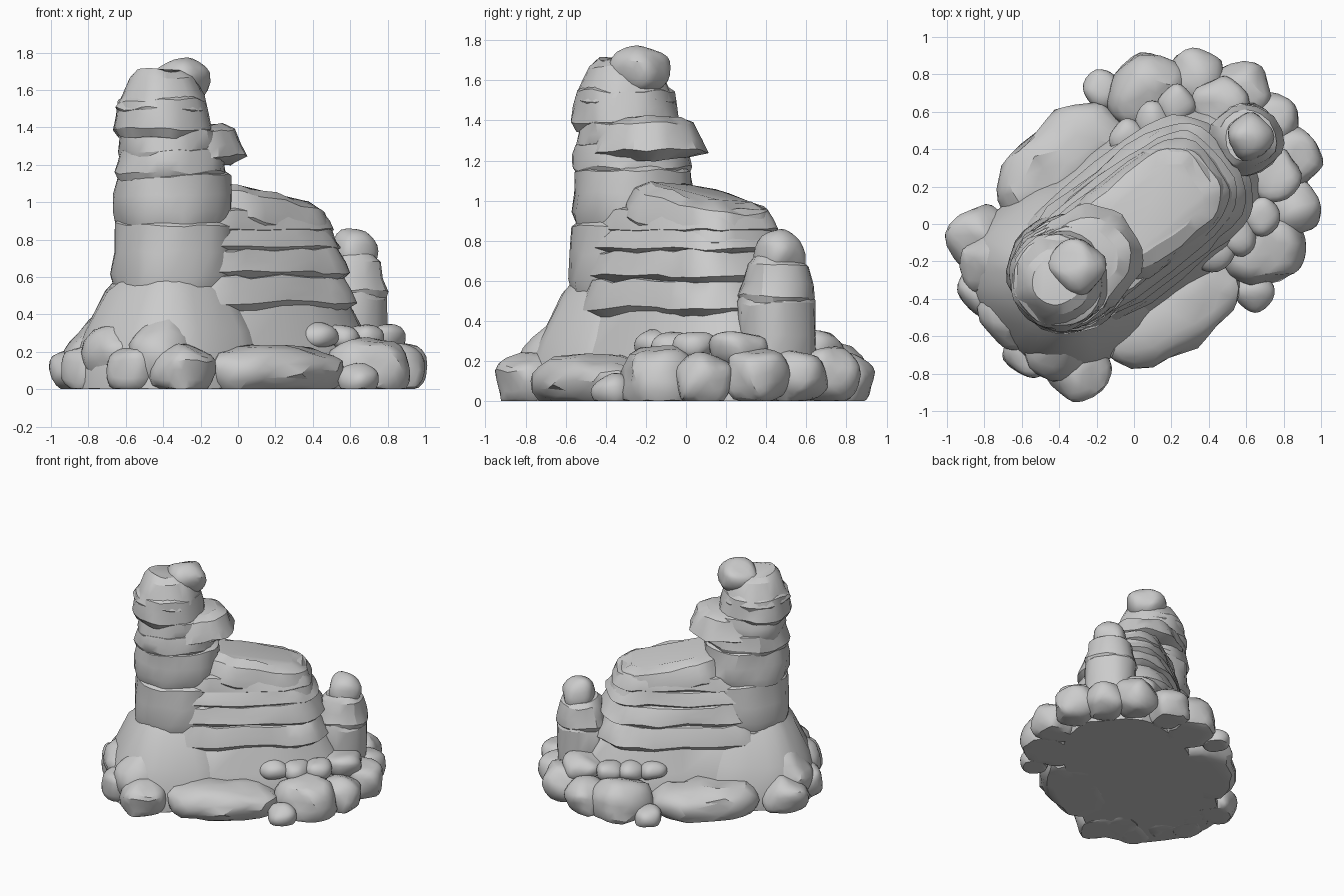
import bpy, bmesh, math, random
from mathutils import Vector, Matrix, noise

if "Cube" in bpy.data.objects:
    bpy.data.objects.remove(bpy.data.objects["Cube"])

random.seed(4)
# The formation is built along x, then turned so its long axis runs diagonally
TURN = Matrix.Rotation(math.atan2(3, 4), 4, "Z")

stone = bpy.data.materials.new("grey stone")
stone.use_nodes = True
stone.diffuse_color = (0.6, 0.6, 0.6, 1)
shader = stone.node_tree.nodes["Principled BSDF"]
shader.inputs["Base Color"].default_value = stone.diffuse_color


def blend(start, end, amount):
    return start + (end - start) * amount


def power(value, exponent):
    return math.copysign(abs(value) ** exponent, value)


def finish(bm, name, rough):
    """Roughen the surface, keep it above the ground and shade it."""
    shift = Vector([random.uniform(-9, 9) for axis in range(3)])
    for vert in bm.verts:
        vert.co += noise.noise_vector(vert.co * 7 + shift) * rough
        vert.co.z = max(vert.co.z, 0)
    bmesh.ops.recalc_face_normals(bm, faces=bm.faces)
    bm.transform(TURN)
    mesh = bpy.data.meshes.new(name)
    bm.to_mesh(mesh)
    bm.free()
    mesh.materials.append(stone)
    rock = bpy.data.objects.new(name, mesh)
    bpy.context.collection.objects.link(rock)
    bpy.ops.object.select_all(action="DESELECT")
    rock.select_set(True)
    bpy.context.view_layer.objects.active = rock
    bpy.ops.object.shade_smooth_by_angle(angle=math.radians(28))


def layer(name, bottom, top, near, far, half, taper=0.9, square=0.8,
          slope=0, lip=0.9, sides=28, rough=0.025):
    """One rounded rock layer: undercut lip, widest low down, domed top."""
    bm = bmesh.new()
    middle, reach = (near + far) / 2, (far - near) / 2
    profile = ((0, lip), (0.2, 1), (0.5, blend(1, taper, 0.4)),
               (0.85, taper), (1, taper * 0.75))
    loops = []
    for rise, scale in profile:
        loop = []
        for side in range(sides):
            angle = math.tau * side / sides
            x = middle + reach * scale * power(math.cos(angle), square)
            y = half * scale * power(math.sin(angle), square)
            z = blend(bottom, top, rise) + slope * (x - middle)
            loop.append(bm.verts.new((x, y, z)))
        loops.append(loop)
    for low, high in zip(loops, loops[1:]):
        for side in range(sides):
            last = side - 1
            bm.faces.new((low[last], low[side], high[side], high[last]))
    bm.faces.new(loops[0])
    bm.faces.new(loops[-1])
    finish(bm, name, rough)


def boulder(name, x, y, z, radius, stretch=1, flat=0.9, turn=0, tilt=0):
    """Blocky faceted rock."""
    bm = bmesh.new()
    bmesh.ops.create_icosphere(bm, subdivisions=3, radius=radius)
    for vert in bm.verts:
        vert.co = Vector([power(c / radius, 0.85) * radius for c in vert.co])
    bm.transform(Matrix.Translation((x, y, z))
                 @ Matrix.Rotation(math.radians(turn), 4, "Z")
                 @ Matrix.Rotation(math.radians(tilt), 4, "Y")
                 @ Matrix.Diagonal((stretch, 1, flat, 1)))
    finish(bm, name, min(radius / 5, 0.035))


def boulder_pair(name, x, y, z, radius, turn=0, **shape):
    boulder("left_" + name, x, y, z, radius, turn=turn, **shape)
    boulder("right_" + name, x, -y, z, radius, turn=-turn, **shape)


# Core under the ridge and flared foot under the tower
layer("ridge_foot", 0, 0.52, -0.8, 0.85, 0.47, taper=0.77, lip=1)
layer("tower_foot", 0, 0.62, -0.96, 0.06, 0.5, taper=0.65, lip=1)

# Ridge of stacked layers, narrowing upwards
ridge_levels = (0.42, 0.59, 0.73, 0.83, 0.93)
for index, (bottom, top) in enumerate(zip(ridge_levels, ridge_levels[1:])):
    height = index / 3
    layer("ridge_layer", bottom, top + 0.04, -0.6, blend(0.66, 0.54, height),
          blend(0.39, 0.29, height), taper=0.88, square=0.6, sides=36)
layer("ridge_cap", 0.82, 1.04, -0.31, 0.56, 0.28, taper=0.85, square=0.6,
      slope=-0.18, sides=36)

# Tall tower of layers, leaning slightly away from the ridge
tower_levels = (0.3, 0.53, 0.88, 1.13, 1.24, 1.36)
for index, (bottom, top) in enumerate(zip(tower_levels, tower_levels[1:])):
    height = index / 4
    layer("tower_layer", bottom, top + 0.06, blend(-0.77, -0.73, height),
          blend(-0.03, -0.19, height), blend(0.34, 0.27, height),
          square=0.95, lip=0.95, taper=0.93)
layer("tower_ledge", 1.2, 1.41, -0.66, -0.02, 0.28, taper=0.8, lip=0.7,
      square=0.9, slope=0.04)
layer("tower_neck", 1.35, 1.58, -0.77, -0.25, 0.265, lip=0.88, square=0.95)
layer("tower_head", 1.45, 1.7, -0.75, -0.26, 0.25, taper=0.68, square=0.95)
boulder("tower_cap", -0.38, 0, 1.65, 0.145, flat=0.8)

# Small spire at the far end
layer("spire_base", 0.1, 0.56, 0.56, 0.94, 0.19, taper=1, square=0.9, sides=18)
layer("spire_body", 0.48, 0.71, 0.57, 0.94, 0.19, taper=0.8, square=0.9, sides=18)
boulder("spire_tip", 0.78, 0, 0.74, 0.12, flat=1)

# Sloping buttresses leaning on the tower
boulder_pair("buttress", -0.68, 0.25, 0.18, 0.17, turn=-30, tilt=-35,
             stretch=1.4, flat=1.2)
boulder("end_buttress", -0.77, 0, 0.18, 0.2, tilt=-30)

# Skirt of mirrored boulders
boulder_pair("corner_boulder", -0.7, 0.43, 0.1, 0.165, flat=0.85)
boulder_pair("end_boulder", -0.83, 0.2, 0.1, 0.15)
boulder_pair("side_slab", -0.12, 0.48, 0.09, 0.24, stretch=1.7, flat=0.6, turn=3)
boulder_pair("side_boulder", 0.48, 0.52, 0.1, 0.19, stretch=1.2, turn=22)
boulder_pair("small_stone", 0.3, 0.68, 0.05, 0.1, flat=0.8)
boulder_pair("shoulder_boulder", 0.73, 0.43, 0.1, 0.15, turn=30)
boulder_pair("spire_boulder", 0.89, 0.22, 0.13, 0.155, turn=-20)
boulder("spire_front_boulder", 0.91, 0, 0.12, 0.15)

# Flat pebbles resting on the skirt
boulder_pair("upper_spire_stone", 0.76, 0.24, 0.26, 0.14, flat=0.6)
for index in range(3):
    boulder_pair("pebble", 0.25 + index * 0.16, 0.38, 0.28, 0.1, flat=0.65)
